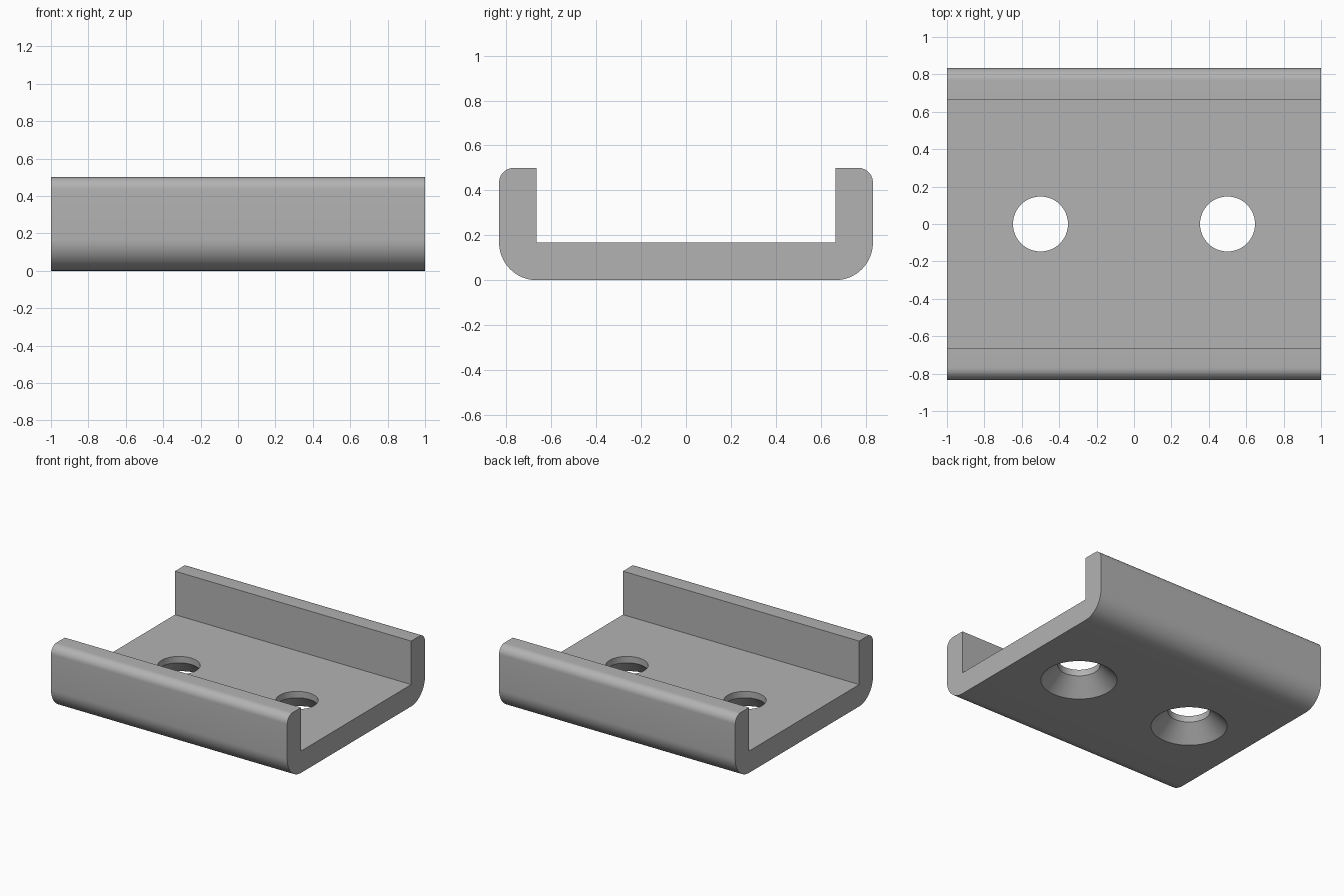
import bpy, bmesh, math

cube = bpy.data.objects.get("Cube")
if cube:
    bpy.data.objects.remove(cube)

HALF_X, HALF_Y, HEIGHT, WALL = 1.0, 0.833, 0.5, 0.167
TOP_R = 0.065
HOLE_R, SINK_R, HOLE_X = 0.147, 0.265, 0.5

grey = bpy.data.materials.new("plain grey")
grey.use_nodes = True
colour = (0.45, 0.45, 0.45, 1)
grey.diffuse_color = colour
grey.node_tree.nodes["Principled BSDF"].inputs["Base Color"].default_value = colour


def make_object(name, bm):
    bmesh.ops.recalc_face_normals(bm, faces=bm.faces)
    mesh = bpy.data.meshes.new(name)
    bm.to_mesh(mesh)
    bm.free()
    mesh.materials.append(grey)
    obj = bpy.data.objects.new(name, mesh)
    bpy.context.collection.objects.link(obj)
    return obj


def arc(cy, cz, r, start, end, steps):
    angles = [math.radians(start + (end - start) * i / steps) for i in range(steps + 1)]
    return [(cy + r * math.cos(a), cz + r * math.sin(a)) for a in angles]


# Channel: half of the U profile, mirrored and extruded along x
inner = HALF_Y - WALL
half = arc(inner, WALL, WALL, -90, 0, 16)
half += arc(HALF_Y - TOP_R, HEIGHT - TOP_R, TOP_R, 0, 90, 10)
half += [(inner, HEIGHT), (inner, WALL)]
profile = half + [(-y, z) for y, z in reversed(half)]
bm = bmesh.new()
end = bm.faces.new([bm.verts.new((-HALF_X, y, z)) for y, z in profile])
swept = bmesh.ops.extrude_face_region(bm, geom=[end], use_keep_orig=True)
bmesh.ops.translate(bm, vec=(2 * HALF_X, 0, 0),
                    verts=[g for g in swept["geom"] if isinstance(g, bmesh.types.BMVert)])
channel = make_object("channel_bracket", bm)


# Countersunk screw holes, widening toward the underside
def hole_cutter(name, x):
    slope = SINK_R - HOLE_R
    rings = [(SINK_R + 0.1, -0.1), (HOLE_R, slope), (HOLE_R, WALL + 0.1)]
    bm = bmesh.new()
    loops = []
    for r, z in rings:
        made = bmesh.ops.create_circle(bm, segments=64, radius=r)
        bmesh.ops.translate(bm, verts=made["verts"], vec=(x, 0, z))
        loops.append(made["verts"])
    for a, b in zip(loops, loops[1:]):
        for i in range(len(a)):
            j = (i + 1) % len(a)
            bm.faces.new((a[i], a[j], b[j], b[i]))
    bm.faces.new(loops[0])
    bm.faces.new(loops[-1])
    return make_object(name, bm)


bpy.context.view_layer.objects.active = channel
for side, x in (("right", -HOLE_X), ("left", HOLE_X)):
    cutter = hole_cutter(side + "_hole_cutter", x)
    cut = channel.modifiers.new(side + "_hole", "BOOLEAN")
    cut.object = cutter
    cut.operation = "DIFFERENCE"
    cut.solver = "EXACT"
    bpy.ops.object.modifier_apply(modifier=cut.name)
    bpy.data.objects.remove(cutter)

# Smooth rounded edges, crisp corners
bpy.ops.object.select_all(action="DESELECT")
channel.select_set(True)
bpy.ops.object.shade_smooth_by_angle(angle=math.radians(30))
